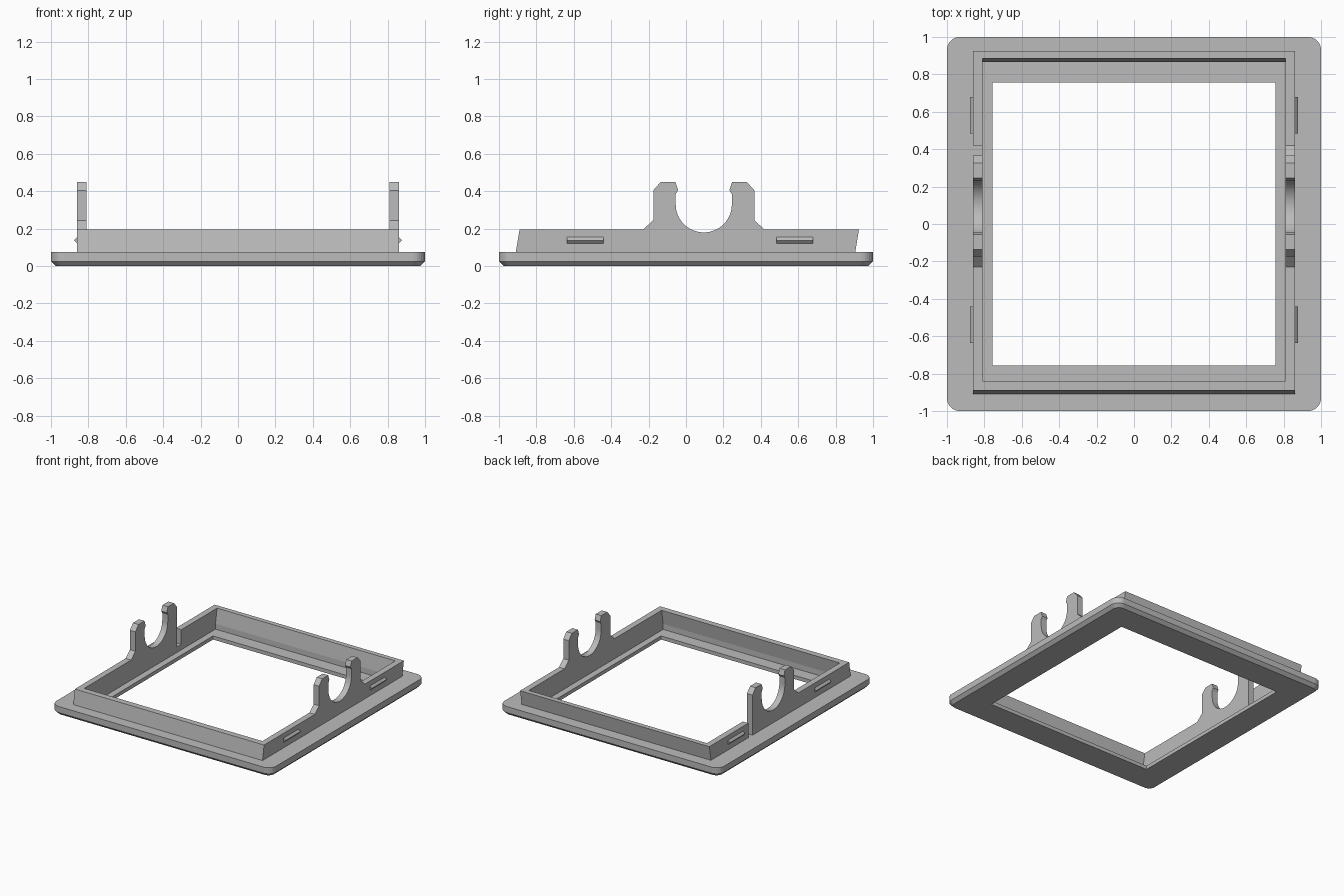
import bpy, bmesh
from math import cos, sin, pi, radians

cube = bpy.data.objects.get("Cube")
if cube:
    bpy.data.objects.remove(cube, do_unlink=True)

grey = bpy.data.materials.new("plain grey")
grey.use_nodes = True
colour = (0.5, 0.5, 0.5, 1)
grey.diffuse_color = colour
grey.node_tree.nodes["Principled BSDF"].inputs["Base Color"].default_value = colour

PLATE_TOP, WALL_TOP, LEDGE = 0.075, 0.195, 0.03
INNER, OUTER = 0.81, 0.86


def finish(name, bm):
    bmesh.ops.remove_doubles(bm, verts=bm.verts, dist=1e-5)
    bmesh.ops.recalc_face_normals(bm, faces=bm.faces)
    mesh = bpy.data.meshes.new(name)
    bm.to_mesh(mesh)
    bm.free()
    mesh.materials.append(grey)
    obj = bpy.data.objects.new(name, mesh)
    bpy.context.collection.objects.link(obj)
    return obj


def prism(name, profile, x0, x1):
    """Extrude a (y, z) outline along x."""
    bm = bmesh.new()
    face = bm.faces.new([bm.verts.new((x0, y, z)) for y, z in profile])
    new = bmesh.ops.extrude_face_region(bm, geom=[face])["geom"]
    moved = [v for v in new if isinstance(v, bmesh.types.BMVert)]
    bmesh.ops.translate(bm, verts=moved, vec=(x1 - x0, 0, 0))
    return finish(name, bm)


def rounded_rect(hx, y0, y1, r, z, steps=8):
    points = []
    for i, (cx, cy) in enumerate([(hx - r, y1 - r), (r - hx, y1 - r),
                                  (r - hx, y0 + r), (hx - r, y0 + r)]):
        for k in range(steps + 1):
            a = (i + k / steps) * pi / 2
            points.append((cx + r * cos(a), cy + r * sin(a), z))
    return points


# Base plate: closed loop of rings from the chamfered underside to the inner lip
rings = [
    rounded_rect(0.975, -0.975, 0.975, 0.05, 0),
    rounded_rect(1, -1, 1, 0.07, 0.025),
    rounded_rect(1, -1, 1, 0.07, PLATE_TOP),
    rounded_rect(INNER, -0.86, 0.865, 0, PLATE_TOP),
    rounded_rect(INNER, -0.86, 0.865, 0, LEDGE),
    rounded_rect(0.757, -0.757, 0.757, 0, LEDGE),
    rounded_rect(0.757, -0.757, 0.757, 0, 0),
]
bm = bmesh.new()
loops = [[bm.verts.new(p) for p in ring] for ring in rings]
for a, b in zip(loops, loops[1:] + loops[:1]):
    for i in range(len(a)):
        j = (i + 1) % len(a)
        bm.faces.new((a[i], a[j], b[j], b[i]))
bmesh.ops.dissolve_degenerate(bm, dist=1e-5, edges=bm.edges)
plate = finish("base_plate", bm)

# Leaning front and back walls
for name, y in (("front_wall", -0.91), ("back_wall", 0.865)):
    depth = 0.05 if y < 0 else 0.04
    prism(name, [(y, PLATE_TOP), (y + depth, PLATE_TOP),
                 (y + depth + 0.02, WALL_TOP), (y + 0.02, WALL_TOP)], -INNER, INNER)

# Side walls with the open round cradle and its two snap arms
MID, RADIUS, CENTRE_Z = 0.095, 0.15, 0.33
half_arm = [(0.325, WALL_TOP), (0.27, 0.245), (0.27, 0.405), (0.23, 0.45),
            (0.152, 0.45), (0.137, 0.407), (0.15, 0.385)]
arc = [(MID + RADIUS * cos(a), CENTRE_Z - RADIUS * sin(a))
       for a in (pi * k / 32 for k in range(33))]
bottom = [(-0.91, PLATE_TOP), (0.905, PLATE_TOP), (0.925, WALL_TOP)]
right_arm = [(MID + d, z) for d, z in half_arm]
left_arm = [(MID - d, z) for d, z in reversed(half_arm)]
tail = [(-0.89, WALL_TOP)]
# The right wall has a narrow slot beside its back arm
slotted = [(0.42, WALL_TOP), (0.42, PLATE_TOP), (0.365, PLATE_TOP)] + right_arm[2:]
for name, side, arm in (("left_side_wall", 1, right_arm), ("right_side_wall", -1, slotted)):
    start = bottom
    if side < 0:
        # Separate rear stub behind the slot
        prism("right_wall_rear", bottom[1:] + slotted[:2], -INNER, -OUTER)
        start, arm = bottom[:1], slotted[2:]
    wall = prism(name, start + arm + arc + left_arm + tail, side * INNER, side * OUTER)
    bpy.ops.object.select_all(action="DESELECT")
    wall.select_set(True)
    bpy.context.view_layer.objects.active = wall
    bpy.ops.object.shade_smooth_by_angle(angle=radians(20))

# Wedge-shaped latch ridges on the outside of the side walls
for side, label in ((1, "left"), (-1, "right")):
    for end, y0, y1 in (("front", -0.635, -0.44), ("back", 0.485, 0.68)):
        bm = bmesh.new()
        section = [(OUTER, 0.12), (OUTER + 0.016, 0.138), (OUTER, 0.155)]
        a, b = [[bm.verts.new((side * x, y, z)) for x, z in section] for y in (y0, y1)]
        bm.faces.new(a)
        bm.faces.new(b)
        for i in range(3):
            j = (i + 1) % 3
            bm.faces.new((a[i], a[j], b[j], b[i]))
        finish(f"{label}_{end}_latch", bm)
